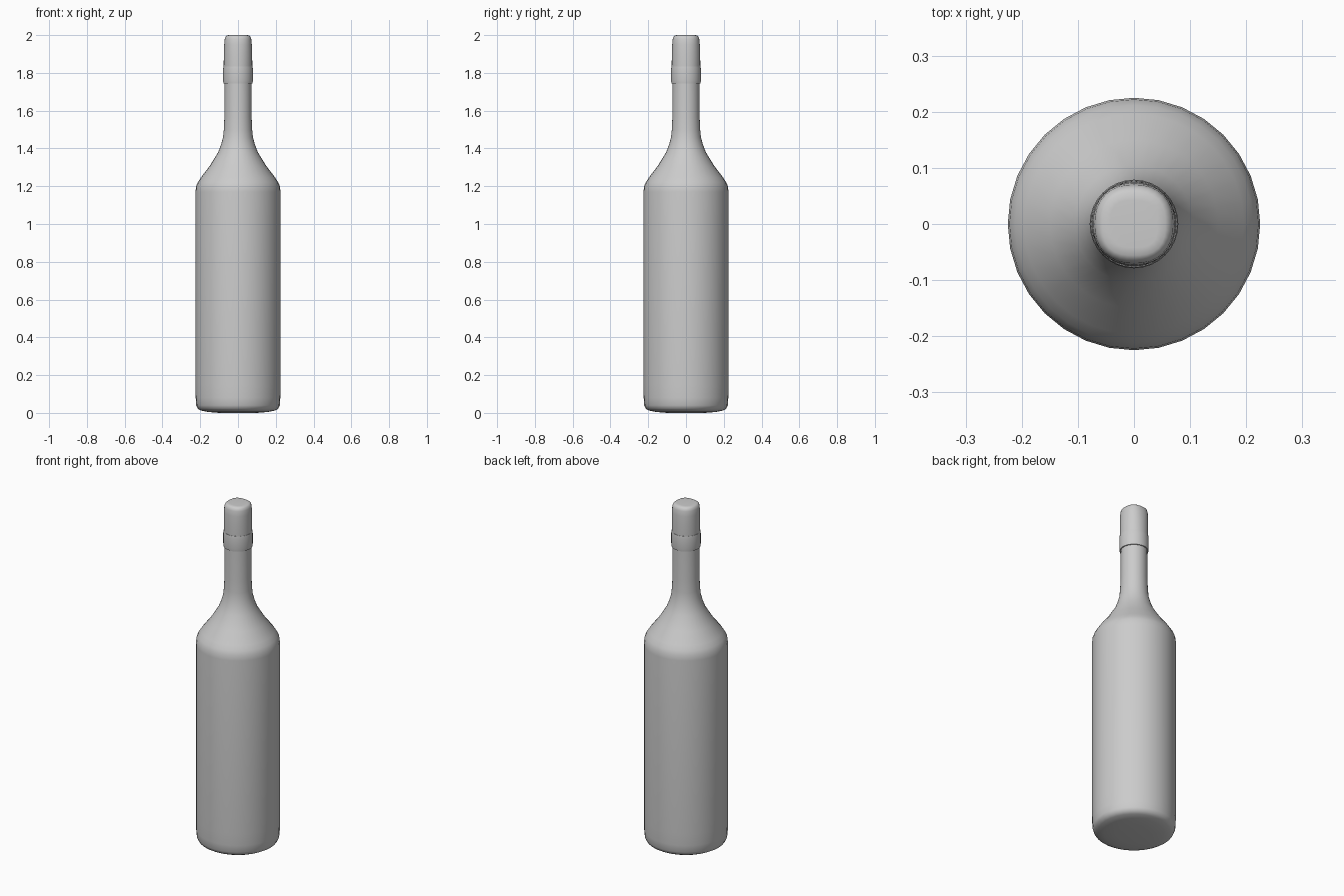
import bpy, bmesh, math

if "Cube" in bpy.data.objects:
    bpy.data.objects.remove(bpy.data.objects["Cube"])

SEG = 32


def lathe(name, profile, closed=False):
    """Spin (radius, z, squareness) rings about z; squareness 2 = round."""
    bm = bmesh.new()
    rings = []
    for r, z, n in profile:
        ring = []
        for i in range(SEG):
            a = 2 * math.pi * i / SEG
            c, s = math.cos(a), math.sin(a)
            k = r / (abs(c) ** n + abs(s) ** n) ** (1 / n)
            ring.append(bm.verts.new((k * c, k * s, z)))
        rings.append(ring)
    pairs = list(zip(rings, rings[1:]))
    if closed:
        pairs.append((rings[-1], rings[0]))
    for lo, hi in pairs:
        for i in range(SEG):
            j = (i + 1) % SEG
            bm.faces.new((lo[i], lo[j], hi[j], hi[i]))
    if not closed:
        bm.faces.new(rings[0][::-1])
        bm.faces.new(rings[-1])
    bmesh.ops.recalc_face_normals(bm, faces=bm.faces)
    mesh = bpy.data.meshes.new(name)
    bm.to_mesh(mesh)
    bm.free()
    obj = bpy.data.objects.new(name, mesh)
    bpy.context.collection.objects.link(obj)
    bpy.ops.object.select_all(action='DESELECT')
    obj.select_set(True)
    bpy.context.view_layer.objects.active = obj
    bpy.ops.object.shade_smooth_by_angle(angle=math.radians(50))
    return obj


# Bottle body, sloping shoulder and neck
body = [(0.10, 0.0), (0.16, 0.005), (0.195, 0.012), (0.213, 0.022), (0.221, 0.04),
        (0.224, 0.08), (0.225, 0.15), (0.225, 1.17), (0.222, 1.20), (0.212, 1.222),
        (0.196, 1.247), (0.15, 1.307), (0.105, 1.38), (0.09, 1.42),
        (0.079, 1.46), (0.075, 1.50), (0.072, 1.57), (0.071, 1.76)]
lathe("bottle", [(r, z, 2) for r, z in body])

# Closed cap with a softly squared, rounded top
cap = [(0.073, 1.75, 2), (0.076, 1.82, 2), (0.075, 1.90, 2.1), (0.073, 1.95, 2.2),
       (0.070, 1.98, 2.3), (0.065, 1.993, 2.4), (0.056, 1.999, 2.7), (0.042, 2.0, 3)]
lathe("cap", cap)

# Thin collar at the lower edge of the cap
collar = [(0.070, 1.745, 2), (0.077, 1.745, 2), (0.079, 1.76, 2),
          (0.079, 1.82, 2), (0.077, 1.835, 2), (0.070, 1.835, 2)]
lathe("collar", collar, closed=True)
